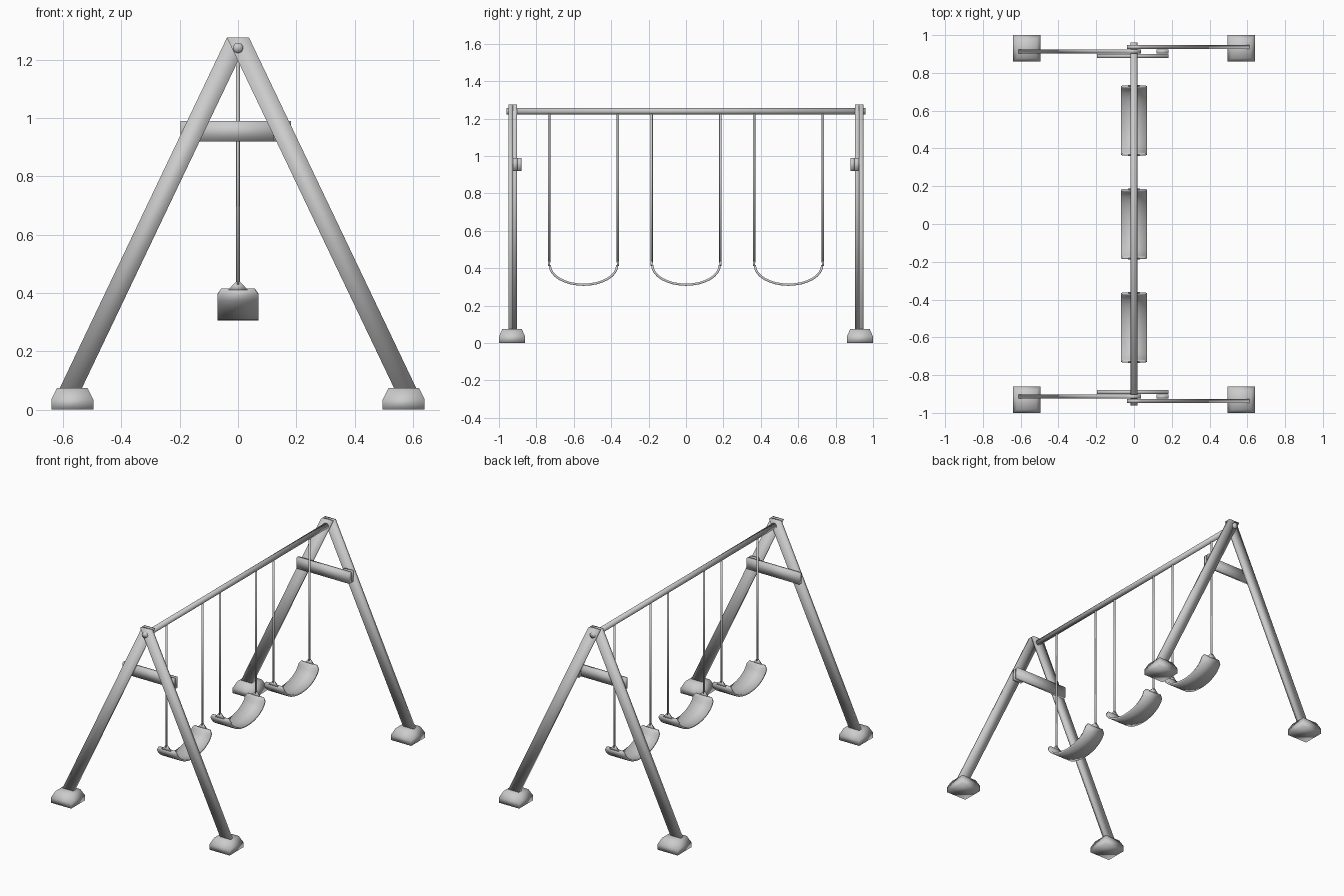
import bpy, bmesh
from math import sin, cos, pi
from mathutils import Vector

if "Cube" in bpy.data.objects:
    bpy.data.objects.remove(bpy.data.objects["Cube"])


def finish(bm, name):
    bmesh.ops.recalc_face_normals(bm, faces=bm.faces)
    me = bpy.data.meshes.new(name)
    bm.to_mesh(me)
    bm.free()
    for p in me.polygons:
        p.use_smooth = True
    ob = bpy.data.objects.new(name, me)
    bpy.context.collection.objects.link(ob)
    return ob


def loft(name, rings):
    """Skin closed rings of points and cap both ends."""
    bm = bmesh.new()
    vs = [[bm.verts.new(p) for p in r] for r in rings]
    n = len(rings[0])
    for a, b in zip(vs, vs[1:]):
        for i in range(n):
            j = (i + 1) % n
            bm.faces.new((a[i], a[j], b[j], b[i]))
    bm.faces.new(vs[0])
    bm.faces.new(vs[-1])
    return finish(bm, name)


def plank(name, outline, y0, y1):
    """Extrude an XZ outline along y."""
    return loft(name, [[(x, y, z) for x, z in outline] for y in (y0, y1)])


def rect(x0, x1, z0, z1):
    return [(x0, z0), (x1, z0), (x1, z1), (x0, z1)]


def rod(name, a, b, r, sides):
    a, b = Vector(a), Vector(b)
    d = b - a
    bm = bmesh.new()
    bmesh.ops.create_cone(bm, cap_ends=True, segments=sides, radius1=r,
                          radius2=r, depth=d.length)
    ob = finish(bm, name)
    ob.location = (a + b) / 2
    ob.rotation_euler = d.to_track_quat('Z', 'Y').to_euler()
    return ob


# top beam
rod("top_beam", (0, -0.961, 1.24), (0, 0.961, 1.24), 0.0175, 16)

for sy, end in ((-1, "front"), (1, "back")):
    # A-frame legs, the right one overlapping outside the left one
    for sx, side, y in ((-1, "left", 0.903), (1, "right", 0.926)):
        top, bot, w = 1.275, 0.03, 0.038
        cx = (top - bot) * 0.477
        outline = [(-w, top), (w, top), (cx + w, bot), (cx - w, bot)]
        plank(f"{end}_{side}_leg", [(sx * x, z) for x, z in outline],
              sy * y, sy * (y + 0.022))

        # tapered foot block
        rings = []
        for z, hx, hy in ((0, 0.072, 0.07), (0.035, 0.072, 0.07), (0.075, 0.052, 0.052)):
            rings.append([(sx * 0.568 + i * hx, sy * 0.93 + j * hy, z)
                          for i, j in ((-1, -1), (1, -1), (1, 1), (-1, 1))])
        loft(f"{end}_{side}_foot", rings)

    # cross brace and its spacer
    plank(f"{end}_brace", rect(-0.197, 0.182, 0.92, 0.99), sy * 0.879, sy * 0.901)
    plank(f"{end}_brace_spacer", rect(0.12, 0.182, 0.92, 0.99), sy * 0.902, sy * 0.925)

# three swings
for k in (-1, 0, 1):
    yc = k * 0.548
    for s in (-1, 1):
        y = yc + s * 0.184
        rod(f"rope_{k + 2}_{'back' if s > 0 else 'front'}",
            (0, y, 0.43), (0, y, 1.24), 0.0065, 8)
        plank(f"rope_hanger_{k + 2}", [(-0.033, 0.411), (0.033, 0.411), (0.006, 0.44), (-0.006, 0.44)],
              y - 0.005, y + 0.005)

    # curved belt seat, thin section swept along a half ellipse
    rings, n = [], 16
    for i in range(n + 1):
        t = -pi / 2 + pi * i / n
        hx = 0.057 if i in (0, n) else 0.07
        p = Vector((0, yc + 0.180 * sin(t), 0.416 - 0.104 * cos(t)))
        nrm = Vector((0, 0.104 * sin(t), -0.180 * cos(t))).normalized() * 0.006
        ex = Vector((hx, 0, 0))
        rings.append([p - ex - nrm, p + ex - nrm, p + ex + nrm, p - ex + nrm])
    loft(f"seat_{k + 2}", rings)
